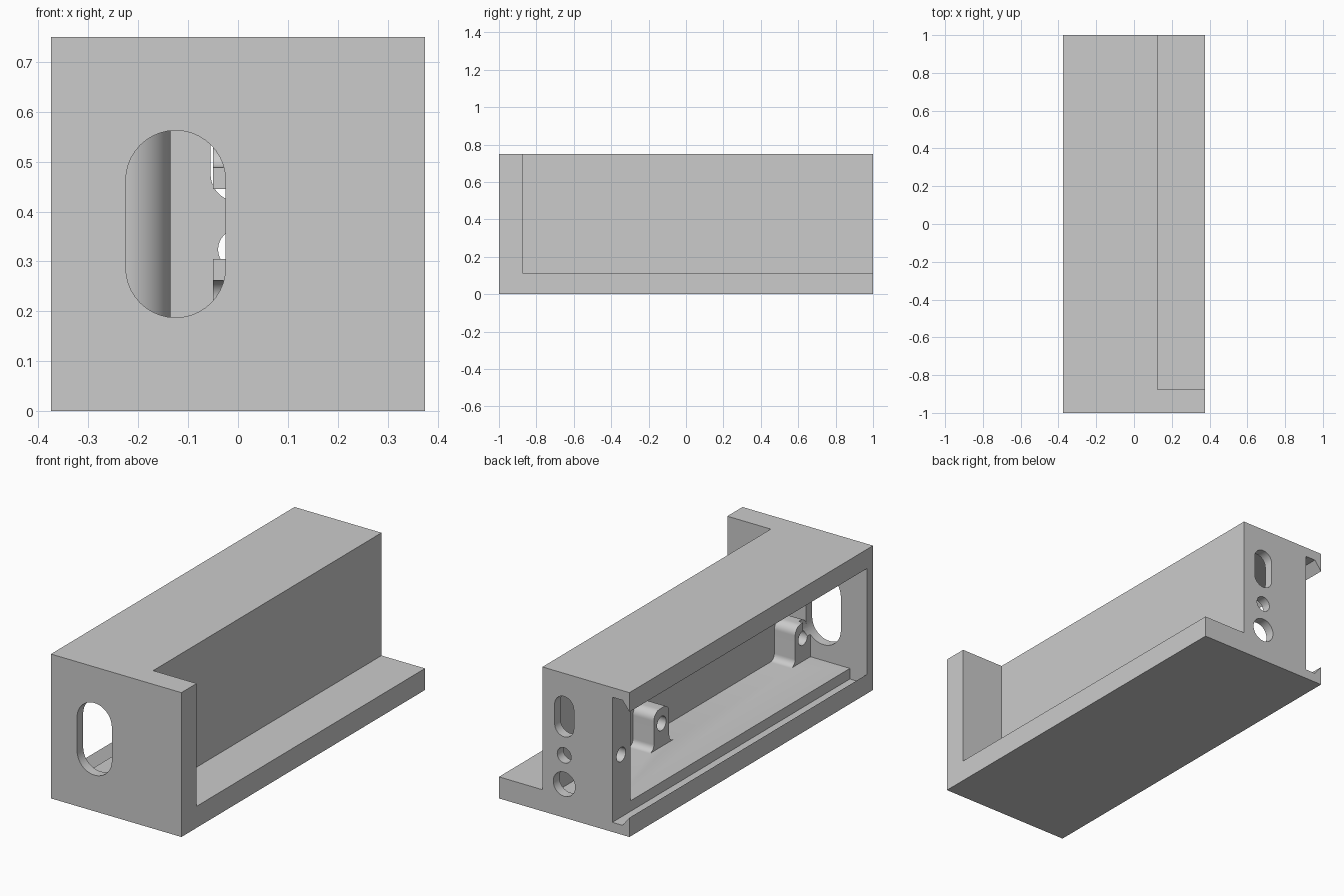
import bpy, bmesh, math
from mathutils import Vector

if "Cube" in bpy.data.objects:
    bpy.data.objects.remove(bpy.data.objects["Cube"])

grey = bpy.data.materials.new("plain_grey")
grey.diffuse_color = (0.6, 0.6, 0.6, 1)
grey.use_nodes = True
grey.node_tree.nodes["Principled BSDF"].inputs["Base Color"].default_value = grey.diffuse_color


def prism(name, pts, axis, lo, hi):
    """Extrude a 2D outline along an axis: x takes (y,z), y takes (x,z), z takes (x,y)."""
    def place(p, d):
        return {"x": (d, p[0], p[1]), "y": (p[0], d, p[1]), "z": (p[0], p[1], d)}[axis]
    bm = bmesh.new()
    face = bm.faces.new([bm.verts.new(place(p, lo)) for p in pts])
    ext = bmesh.ops.extrude_face_region(bm, geom=[face])
    shift = Vector(place((0, 0), hi - lo))
    bmesh.ops.translate(bm, vec=shift, verts=[v for v in ext["geom"] if isinstance(v, bmesh.types.BMVert)])
    bmesh.ops.recalc_face_normals(bm, faces=bm.faces)
    me = bpy.data.meshes.new(name)
    bm.to_mesh(me)
    bm.free()
    ob = bpy.data.objects.new(name, me)
    bpy.context.collection.objects.link(ob)
    me.materials.append(grey)
    return ob


def rect(a0, a1, b0, b1):
    return [(a0, b0), (a1, b0), (a1, b1), (a0, b1)]


def arc(cx, cy, r, a0, a1, n=12):
    return [(cx + r * math.cos(math.radians(a0 + (a1 - a0) * i / n)),
             cy + r * math.sin(math.radians(a0 + (a1 - a0) * i / n))) for i in range(n + 1)]


def circle(cx, cy, r):
    return arc(cx, cy, r, 0, 360, 32)[:-1]


def slot(cx, z0, z1, r):
    return arc(cx, z1 - r, r, 0, 180, 20) + arc(cx, z0 + r, r, 180, 360, 20)


def combine(base, other, op):
    mod = base.modifiers.new("join", "BOOLEAN")
    mod.operation = op
    mod.solver = "EXACT"
    mod.object = other
    bpy.context.view_layer.objects.active = base
    bpy.ops.object.modifier_apply(modifier=mod.name)
    bpy.data.objects.remove(other, do_unlink=True)


def cut(pts, axis, lo, hi):
    combine(housing, prism("cutter", pts, axis, lo, hi), "DIFFERENCE")


# Outer block with the open step above the side flange
housing = prism("housing", rect(-0.375, 0.375, -1, 1), "z", 0, 0.75)
cut(rect(0.125, 0.5, -0.875, 1.1), "z", 0.112, 0.9)

# Dovetail groove for a sliding cover, open at the back
cut([(-0.415, 0.15), (-0.375, 0.10), (-0.335, 0.05), (-0.277, 0.05),
     (-0.277, 0.70), (-0.335, 0.70), (-0.375, 0.65), (-0.415, 0.60)], "y", -0.95, 1.1)

# Inner cavity, leaving a rounded screw column at the back
cut([(-0.30, -0.95), (0.07, -0.95), (0.07, 0.95)]
    + arc(-0.2325, 0.95, 0.0975, 0, -90) + [(-0.30, 0.8525)], "z", 0.105, 0.645)

# Four mounting lugs on floor and ceiling: rounded tip, flared foot, screw hole
HALF, TIP, FLOOR, R, FOOT = 0.063, 0.305, 0.105, 0.045, 0.033
for cy in (-0.888, 0.272):
    right = ([(HALF + FOOT, FLOOR - 0.02)]
             + arc(HALF + FOOT, FLOOR + FOOT, FOOT, 270, 180, 8)
             + arc(HALF - R, TIP - R, R, 0, 90, 10))
    outline = right + [(-y, z) for y, z in reversed(right)]
    for flip in (False, True):
        def up(z):
            return 0.75 - z if flip else z
        lug = prism("lug", [(cy + y, up(z)) for y, z in outline], "x", -0.05, 0.09)
        combine(housing, lug, "UNION")
        cut(circle(cy, up(0.225), 0.037), "x", -0.1, 0.06)

# Front cable slot, running slightly into the front lugs
cut(slot(-0.125, 0.1875, 0.5625, 0.1), "y", -1.1, -0.89)

# Back wall openings: slot, small hole, large hole
cut(slot(0, 0.42, 0.63, 0.055), "y", 0.9, 1.1)
cut(circle(0, 0.324, 0.04), "y", 0.9, 1.1)
cut(circle(0, 0.174, 0.063), "y", 0.9, 1.1)

# Cover screw hole in the back column
cut(circle(0.928, 0.375, 0.037), "x", -0.35, -0.17)

# Keep edges crisp and curves smooth
bpy.ops.object.select_all(action="DESELECT")
housing.select_set(True)
bpy.context.view_layer.objects.active = housing
bpy.ops.object.shade_smooth_by_angle(angle=math.radians(30))
